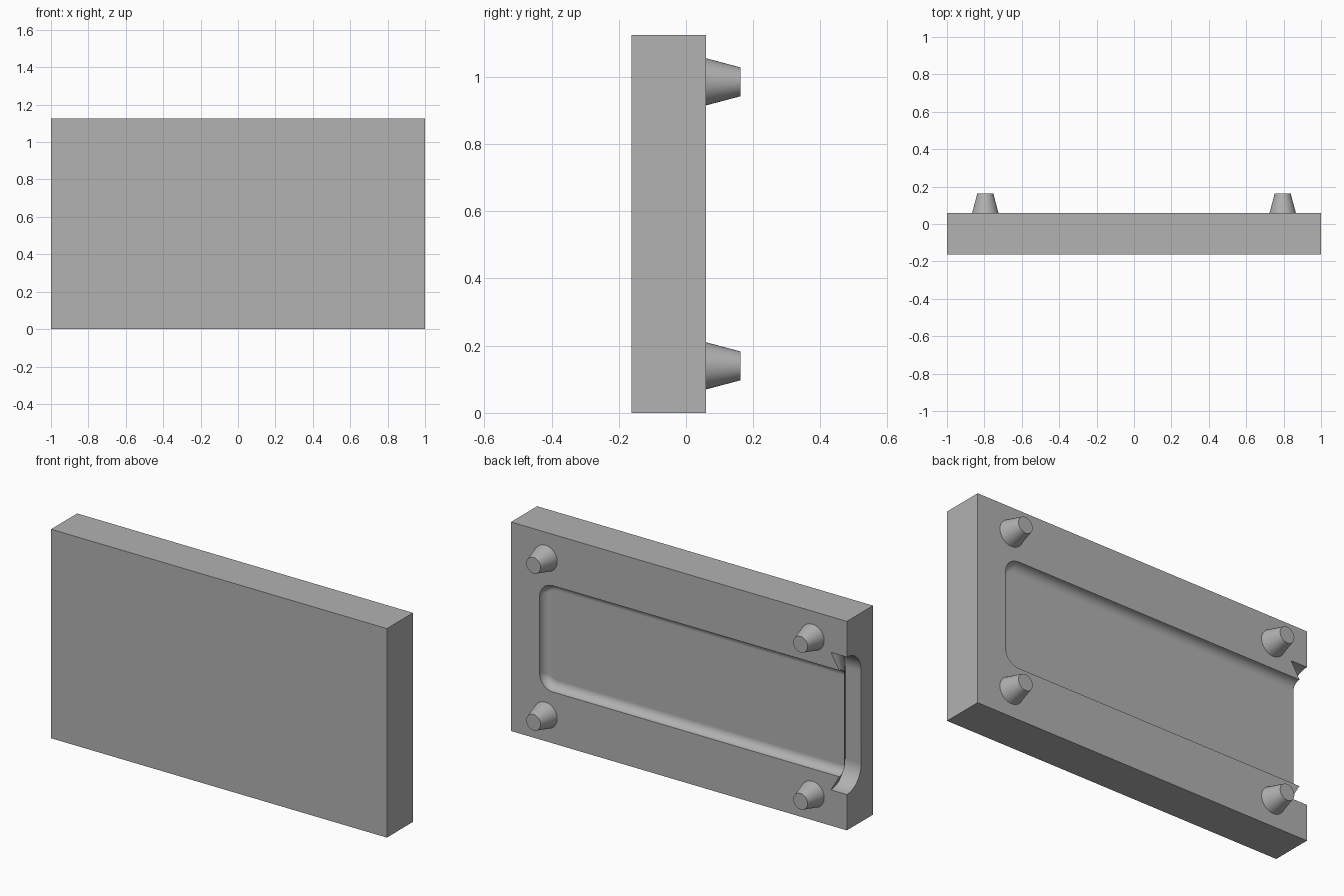
import bpy, bmesh
from math import sin, cos, pi, sqrt
from mathutils import Matrix

if "Cube" in bpy.data.objects:
    bpy.data.objects.remove(bpy.data.objects["Cube"], do_unlink=True)

HEIGHT, FRONT, BACK = 1.125, -0.162, 0.06
MID = HEIGHT / 2

grey = bpy.data.materials.new("plain_grey")
grey.use_nodes = True
colour = (0.445, 0.445, 0.445, 1)
grey.diffuse_color = colour
grey.node_tree.nodes["Principled BSDF"].inputs["Base Color"].default_value = colour


def make_object(name, bm):
    bmesh.ops.recalc_face_normals(bm, faces=bm.faces)
    mesh = bpy.data.meshes.new(name)
    bm.to_mesh(mesh)
    bm.free()
    mesh.materials.append(grey)
    obj = bpy.data.objects.new(name, mesh)
    bpy.context.collection.objects.link(obj)
    return obj


def smooth(obj):
    bpy.ops.object.select_all(action='DESELECT')
    obj.select_set(True)
    bpy.context.view_layer.objects.active = obj
    bpy.ops.object.shade_smooth_by_angle(angle=pi / 6)


def section(x, half, depth, steps=10):
    """Trough cross-section with quarter-round lower corners."""
    top = BACK + half * 0.5
    side = [(half - depth + depth * cos(a), BACK - depth * sin(a))
            for a in (i * pi / 2 / steps for i in range(steps + 1))]
    outline = [(half, top)] + side
    outline += [(-z, y) for z, y in reversed(outline)]
    return [(x, y, MID + z) for z, y in outline]


# Mould block
bm = bmesh.new()
bmesh.ops.create_cube(bm, size=1, matrix=Matrix.Translation((0, (FRONT + BACK) / 2, MID))
                      @ Matrix.Diagonal((2, BACK - FRONT, HEIGHT, 1)))
block = make_object("mould_block", bm)

# Cavity cutter: wide end slot, undercut lip, shallow tray, rounded far end
LENGTH, HALF, DEPTH, CORNER = 0.83, 0.286, 0.045, 0.08
sections = [section(-1.1, 0.37, 0.122), section(-0.905, 0.37, 0.122),
            section(-0.955, HALF, DEPTH)]
for i in range(17):
    a = i * pi / 32
    x = LENGTH - CORNER + CORNER * sin(a)
    u = max(0, (x - LENGTH + DEPTH) / DEPTH)
    sections.append(section(x, HALF - CORNER * (1 - cos(a)),
                            max(0.001, DEPTH * sqrt(max(0, 1 - u * u)))))
bm = bmesh.new()
rings = [[bm.verts.new(p) for p in s] for s in sections]
for a, b in zip(rings, rings[1:]):
    for i in range(len(a)):
        j = (i + 1) % len(a)
        bm.faces.new((a[i], a[j], b[j], b[i]))
bm.faces.new(rings[0])
bm.faces.new(rings[-1])
cutter = make_object("cavity_cutter", bm)
cutter.hide_render = True

cut = block.modifiers.new("cavity", 'BOOLEAN')
cut.operation, cut.solver, cut.object = 'DIFFERENCE', 'EXACT', cutter
bpy.context.view_layer.objects.active = block
bpy.ops.object.modifier_apply(modifier=cut.name)
bpy.data.objects.remove(cutter, do_unlink=True)
smooth(block)
weighted = block.modifiers.new("flat_floor", 'WEIGHTED_NORMAL')
weighted.keep_sharp = True

# Tapered locating pins
for side, x in (("left", 0.795), ("right", -0.795)):
    for level, z in (("lower", 0.14), ("upper", 0.985)):
        bm = bmesh.new()
        bmesh.ops.create_cone(bm, cap_ends=True, segments=40, radius1=0.07, radius2=0.043,
                              depth=0.102, matrix=Matrix.Translation((x, BACK + 0.051, z))
                              @ Matrix.Rotation(-pi / 2, 4, 'X'))
        smooth(make_object(f"{level}_{side}_pin", bm))
